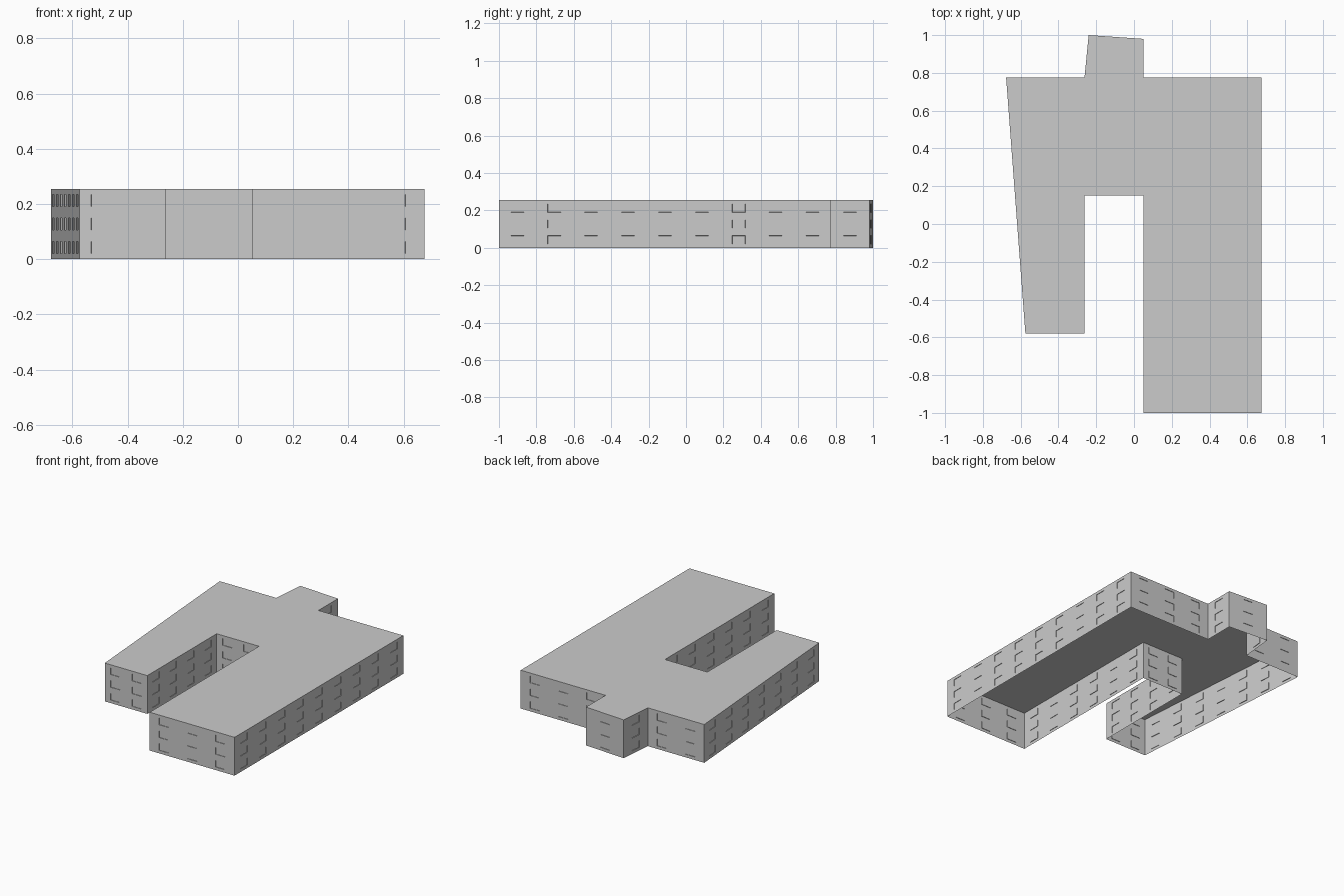
import bpy
import bmesh
from mathutils import Vector

cube = bpy.data.objects.get("Cube")
if cube:
    bpy.data.objects.remove(cube, do_unlink=True)

HEIGHT = 0.255
FLOORS = 3
WINDOW_W, WINDOW_H, RECESS = 0.07, 0.045, 0.003

# Building outline, counter-clockwise from above
OUTLINE = [
    (-0.575, -0.58), (-0.262, -0.58), (-0.262, 0.15), (0.05, 0.15),
    (0.05, -1.0), (0.675, -1.0), (0.675, 0.775), (0.05, 0.775),
    (0.05, 0.98), (-0.24, 1.0), (-0.262, 0.775), (-0.677, 0.775),
]


def make_material(name, rgb):
    mat = bpy.data.materials.new(name)
    mat.use_nodes = True
    color = (*rgb, 1.0)
    mat.diffuse_color = color
    mat.node_tree.nodes["Principled BSDF"].inputs["Base Color"].default_value = color
    return mat


def breaks(length, count, size):
    """Cut positions along a span holding evenly spaced openings."""
    cuts = [0.0]
    for i in range(count):
        mid = length * (i + 0.5) / count
        cuts += [mid - size / 2, mid + size / 2]
    return cuts + [length]


def add_wall(bm, start, end):
    """One wall as a grid whose odd cells are windows; returns the windows."""
    a, b = Vector((*start, 0)), Vector((*end, 0))
    length = (b - a).length
    along = (b - a) / length
    us = breaks(length, max(1, round(length / 0.2)), WINDOW_W)
    zs = breaks(HEIGHT, FLOORS, WINDOW_H)
    grid = [[bm.verts.new(a + along * u + Vector((0, 0, z))) for u in us] for z in zs]
    windows = []
    for r in range(len(zs) - 1):
        for c in range(len(us) - 1):
            face = bm.faces.new((grid[r][c], grid[r][c + 1],
                                 grid[r + 1][c + 1], grid[r + 1][c]))
            if r % 2 and c % 2:
                windows.append(face)
    return windows


def make_object(name, bm, mat):
    bm.normal_update()
    mesh = bpy.data.meshes.new(name)
    bm.to_mesh(mesh)
    bm.free()
    mesh.materials.append(mat)
    obj = bpy.data.objects.new(name, mesh)
    bpy.context.collection.objects.link(obj)
    return obj


concrete = make_material("light grey", (0.6, 0.6, 0.6))

# Outer walls with shallow recessed windows, open underneath
bm = bmesh.new()
windows = []
for i, point in enumerate(OUTLINE):
    windows += add_wall(bm, point, OUTLINE[(i + 1) % len(OUTLINE)])
bm.normal_update()
bmesh.ops.inset_individual(bm, faces=windows, thickness=0.0005, depth=-RECESS)
bmesh.ops.remove_doubles(bm, verts=bm.verts, dist=0.0001)
make_object("walls", bm, concrete)

# Flat roof
bm = bmesh.new()
bm.faces.new([bm.verts.new((x, y, HEIGHT)) for x, y in OUTLINE])
make_object("roof", bm, concrete)
